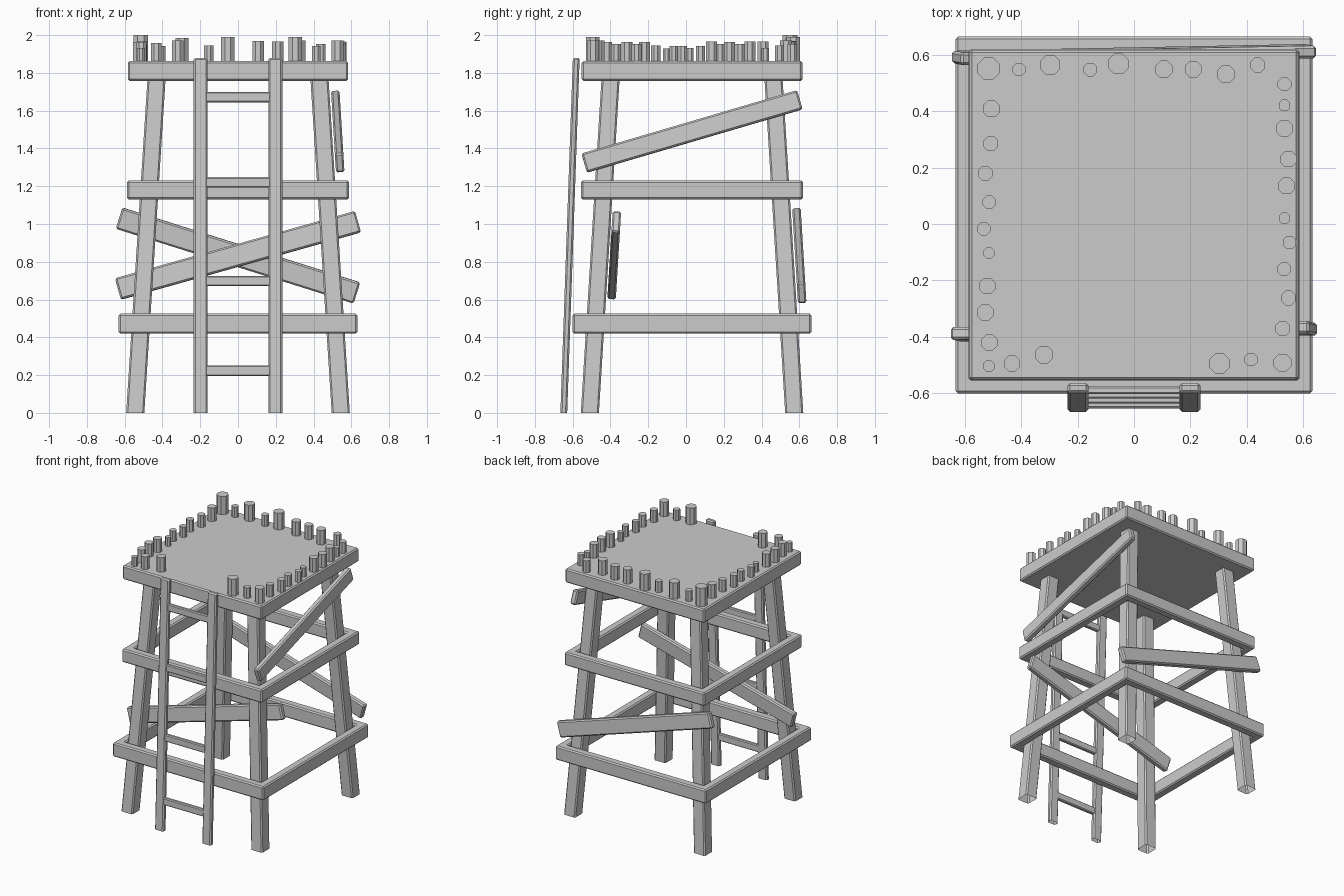
import bpy, bmesh
from math import radians, pi, cos, sin
from mathutils import Matrix

if "Cube" in bpy.data.objects:
    bpy.data.objects.remove(bpy.data.objects["Cube"])

CY = 0.032      # y centre of the tower body


def finish(name, bm, bevel=0.009):
    bmesh.ops.recalc_face_normals(bm, faces=bm.faces)
    me = bpy.data.meshes.new(name)
    bm.to_mesh(me)
    bm.free()
    ob = bpy.data.objects.new(name, me)
    bpy.context.collection.objects.link(ob)
    if bevel:
        mod = ob.modifiers.new("edge_bevel", 'BEVEL')
        mod.width = bevel
        mod.segments = 1
    return ob


def box(name, size, loc, rot=Matrix.Identity(4), bevel=0.009):
    bm = bmesh.new()
    bmesh.ops.create_cube(bm, size=1, matrix=Matrix.Translation(loc) @ rot @ Matrix.Diagonal((*size, 1)))
    return finish(name, bm, bevel)


def loft(bm, loops, close=False):
    rings = [[bm.verts.new(p) for p in loop] for loop in loops]
    pairs = list(zip(rings, rings[1:] + rings[:1])) if close else list(zip(rings, rings[1:]))
    for a, b in pairs:
        n = len(a)
        for i in range(n):
            bm.faces.new((a[i], a[(i + 1) % n], b[(i + 1) % n], b[i]))
    return rings


def rect(x, y, z, hx, hy):
    return [(x - hx, y - hy, z), (x + hx, y - hy, z), (x + hx, y + hy, z), (x - hx, y + hy, z)]


def post(name, bottom, top, hx, hy):
    # leaning post with level ends, open underneath
    bm = bmesh.new()
    rings = loft(bm, [rect(*bottom, hx, hy), rect(*top, hx, hy)])
    bm.faces.new(rings[1])
    return finish(name, bm)


def frame(name, half, z0, z1, t=0.065):
    # square ring of beams
    bm = bmesh.new()
    i = half - t
    loft(bm, [rect(0, CY, z0, half, half), rect(0, CY, z1, half, half),
              rect(0, CY, z1, i, i), rect(0, CY, z0, i, i)], close=True)
    return finish(name, bm)


# Platform
box("platform", (1.166, 1.168, 0.105), (0, CY, 1.81))

# Four legs leaning inwards
for sx, xn in ((-1, "left"), (1, "right")):
    for sy, yn in ((-1, "front"), (1, "back")):
        post(f"{yn}_{xn}_leg", (sx * 0.544, CY + sy * 0.541, 0),
             (sx * 0.43, CY + sy * 0.43, 1.79), 0.048, 0.048)

# Horizontal beam rings
frame("lower_beam_ring", 0.632, 0.42, 0.525)
frame("middle_beam_ring", 0.587, 1.13, 1.23)

# Diagonal braces
lean = radians(3.5)
box("front_brace", (1.32, 0.045, 0.117), (0, -0.38, 0.834),
    Matrix.Rotation(-lean, 4, 'X') @ Matrix.Rotation(radians(-15.7), 4, 'Y'))
box("back_brace", (1.32, 0.045, 0.117), (0, 0.60, 0.833),
    Matrix.Rotation(lean, 4, 'X') @ Matrix.Rotation(radians(17.5), 4, 'Y'))
box("right_brace", (0.045, 1.19, 0.105), (0.528, CY, 1.49),
    Matrix.Rotation(-lean, 4, 'Y') @ Matrix.Rotation(radians(16.4), 4, 'X'))

# Ladder
for sx, n in ((-1, "left"), (1, "right")):
    post(f"{n}_ladder_rail", (sx * 0.198, -0.647, 0), (sx * 0.198, -0.581, 1.88), 0.037, 0.018)
for i, z in enumerate((0.223, 0.698, 1.22, 1.672)):
    box(f"ladder_rung_{i + 1}", (0.35, 0.028, 0.055), (0, -0.647 + 0.035 * z, z), bevel=0.006)

# Octagonal stakes round the platform edge: x, y, radius
back = [(-.515, .55, .0425), (-.407, .547, .025), (-.297, .563, .038), (-.155, .547, .026),
        (-.055, .567, .039), (.106, .548, .033), (.21, .548, .032), (.326, .53, .034), (.438, .563, .028)]
right = [(.533, .495, .026), (.533, .42, .022), (.533, .338, .032), (.547, .23, .031), (.54, .135, .032),
         (.533, .02, .022), (.551, -.065, .025), (.532, -.16, .026), (.547, -.262, .028), (.527, -.37, .028)]
left = [(-.505, .408, .032), (-.507, .285, .028), (-.527, .18, .028), (-.513, .077, .025), (-.532, -.017, .025),
        (-.513, -.103, .021), (-.52, -.22, .031), (-.527, -.313, .031), (-.512, -.42, .031), (-.514, -.503, .022)]
front = [(-.432, -.494, .03), (-.319, -.463, .034), (.303, -.494, .039), (.414, -.48, .025), (.526, -.492, .034)]

for side, stakes in (("back", back), ("right", right), ("left", left), ("front", front)):
    for i, (x, y, r) in enumerate(stakes):
        bm = bmesh.new()
        loops = [[(x + r * cos((k + .5) * pi / 4), y + r * sin((k + .5) * pi / 4), z) for k in range(8)]
                 for z in (1.855, 1.86 + 3.3 * r)]
        rings = loft(bm, loops)
        bm.faces.new(rings[1])
        finish(f"{side}_stake_{i + 1}", bm, 0)
